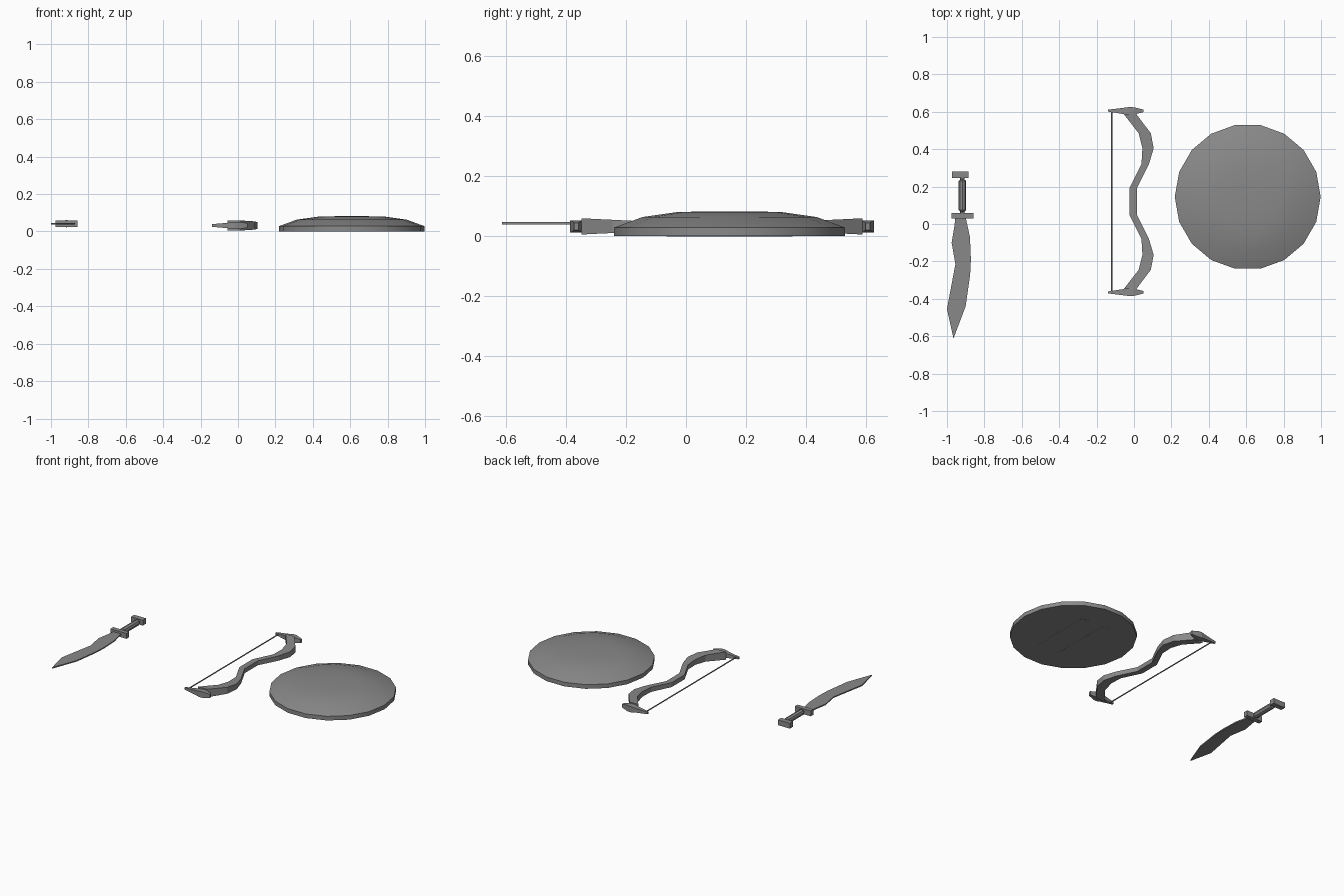
import bpy, bmesh, math
from mathutils import Vector

if "Cube" in bpy.data.objects:
    bpy.data.objects.remove(bpy.data.objects["Cube"])

GREY = (0.25, 0.25, 0.25, 1)
grey = bpy.data.materials.new("plain grey")
grey.use_nodes = True
grey.diffuse_color = GREY
grey.node_tree.nodes["Principled BSDF"].inputs["Base Color"].default_value = GREY


def finish(name, bm, smooth=False):
    bmesh.ops.recalc_face_normals(bm, faces=bm.faces)
    mesh = bpy.data.meshes.new(name)
    bm.to_mesh(mesh)
    bm.free()
    mesh.materials.append(grey)
    obj = bpy.data.objects.new(name, mesh)
    bpy.context.collection.objects.link(obj)
    if smooth:
        bpy.ops.object.select_all(action="DESELECT")
        obj.select_set(True)
        bpy.context.view_layer.objects.active = obj
        bpy.ops.object.shade_smooth_by_angle(angle=math.radians(30))
    return obj


def loft(name, rings, smooth=False):
    """Skin a row of equal-sized rings and cap both ends."""
    bm = bmesh.new()
    loops = [[bm.verts.new(p) for p in ring] for ring in rings]
    n = len(loops[0])
    for a, b in zip(loops, loops[1:]):
        for i in range(n):
            j = (i + 1) % n
            bm.faces.new((a[i], a[j], b[j], b[i]))
    bm.faces.new(loops[0])
    bm.faces.new(loops[-1])
    return finish(name, bm, smooth)


def box(name, x0, x1, y0, y1, z0, z1):
    return loft(name, [[(x0, y0, z), (x1, y0, z), (x1, y1, z), (x0, y1, z)]
                       for z in (z0, z1)])


def circle(r, n, place):
    return [place(r * math.cos(2 * math.pi * i / n), r * math.sin(2 * math.pi * i / n))
            for i in range(n)]


# Round shield: vertical rim and shallow dome
SX, SY = 0.608, 0.145
profile = [(0.39, 0), (0.39, 0.028), (0.295, 0.063), (0.175, 0.08), (0.06, 0.082)]
loft("shield", [circle(r, 18, lambda u, v: (SX + u, SY + v, z)) for r, z in profile], True)

# Two straps on the back of the shield
for side, label in ((1, "left"), (-1, "right")):
    cx = SX + side * 0.08
    box(label + "_shield_strap", cx - 0.024, cx + 0.024, SY - 0.21, SY + 0.21, -0.0008, 0.004)

# Bow: one continuous stave, half of it mirrored about the grip
BY, BZ = 0.12, 0.032
half = [(0.07, -0.025, 0.015, 0.015), (0.2, 0.04, 0.08, 0.016),
        (0.285, 0.045, 0.105, 0.018), (0.365, 0.025, 0.09, 0.022),
        (0.468, -0.055, 0.012, 0.027)]
stations = [(-d, a, b, h) for d, a, b, h in reversed(half)] + half
loft("bow_stave", [[(a, BY + d, BZ - h), (b, BY + d, BZ - h),
                    (b, BY + d, BZ + h), (a, BY + d, BZ + h)]
                   for d, a, b, h in stations])

# Tapered caps at both ends of the bow
cap = [(-0.14, 0.481, 0.491, 0.007), (-0.05, 0.467, 0.502, 0.015),
       (-0.02, 0.467, 0.506, 0.02), (0.005, 0.467, 0.503, 0.02),
       (0.05, 0.478, 0.492, 0.012)]
for side, label in ((1, "back"), (-1, "front")):
    loft(label + "_bow_cap", [[(x, BY + side * a, BZ - h), (x, BY + side * b, BZ - h),
                               (x, BY + side * b, BZ + h), (x, BY + side * a, BZ + h)]
                              for x, a, b, h in cap])

# Bow string
loft("bow_string", [circle(0.004, 6, lambda u, v: (-0.12 + u, BY + d, BZ + v))
                    for d in (-0.483, 0.483)])

# Curved sword blade: flat plate from an outline
outline = [(-0.955, 0.035), (-0.96, -0.01), (-0.975, -0.1), (-0.955, -0.215),
           (-1.0, -0.455), (-0.965, -0.612), (-0.9, -0.44), (-0.876, -0.27),
           (-0.872, -0.19), (-0.877, -0.07), (-0.9, 0.035)]
loft("sword_blade", [[(x, y, z) for x, y in outline] for z in (0.038, 0.046)])

# Sword guard, grip and pommel
SWX, SWZ = -0.917, 0.042
box("sword_guard", -0.977, -0.857, 0.03, 0.06, 0.024, 0.06)
grip = [(0.055, 0.012), (0.068, 0.012), (0.075, 0.02), (0.23, 0.02),
        (0.236, 0.012), (0.25, 0.012)]
loft("sword_grip", [circle(r, 8, lambda u, v: (SWX + u, y, SWZ + v)) for y, r in grip])
box("sword_pommel", -0.974, -0.885, 0.245, 0.28, 0.024, 0.06)
